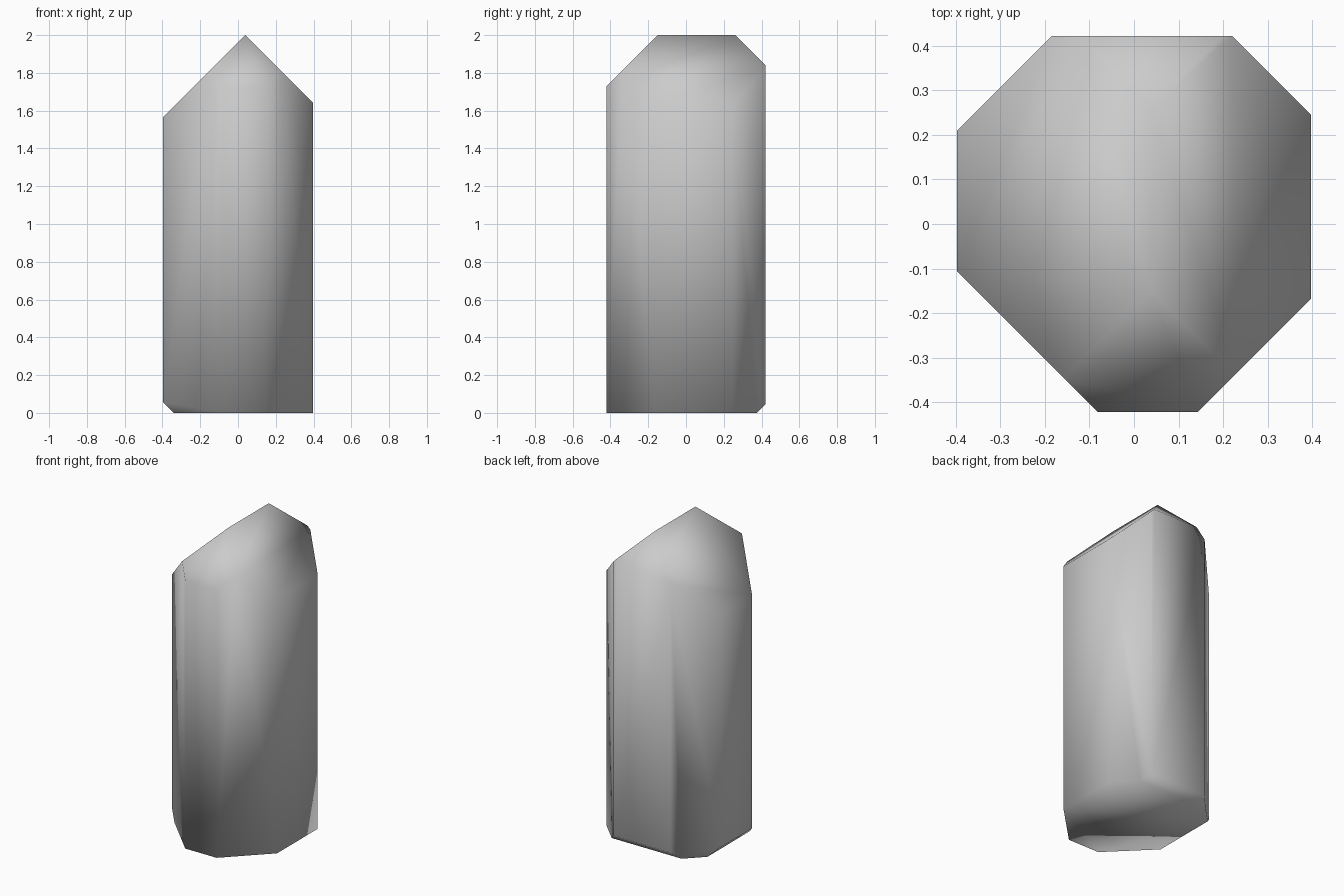
import bpy
import bmesh
from mathutils import Matrix, Vector

if "Cube" in bpy.data.objects:
    bpy.data.objects.remove(bpy.data.objects["Cube"])

HALF_X, HALF_Y, HEIGHT = 0.397, 0.422, 2.0

# Starting block, a little taller than needed: the roof cuts form the ridge at z = 2
bm = bmesh.new()
bmesh.ops.create_cube(
    bm, size=1,
    matrix=Matrix.Translation((0, 0, 1.1)) @ Matrix.Diagonal((HALF_X * 2, HALF_Y * 2, 2.2, 1)))


def cut(normal, offset):
    """Slice off everything where normal . p > offset and cap the opening."""
    n = Vector(normal)
    result = bmesh.ops.bisect_plane(
        bm, geom=bm.verts[:] + bm.edges[:] + bm.faces[:], dist=1e-5,
        plane_co=n * (offset / n.length_squared), plane_no=n.normalized(),
        clear_outer=True)
    edges = [g for g in result["geom_cut"] if isinstance(g, bmesh.types.BMEdge)]
    bmesh.ops.edgeloop_fill(bm, edges=edges)


RIDGE_X = 0.038
cuts = [
    # upright corners
    ((-1, 1, 0), 0.607), ((1, 1, 0), 0.643), ((1, -1, 0), 0.565), ((-1, -1, 0), 0.503),
    # roof slopes left and right of the ridge
    ((-1, 0, 1), HEIGHT - RIDGE_X), ((1, 0, 1), HEIGHT + RIDGE_X),
    # front and back roof ends
    ((0, -1, 1), 2.15), ((0, 1, 1), 2.26),
    # small bevels under the left and back sides
    ((-1, 0, -1), 0.34), ((0, 1, -1), 0.375),
]
for normal, offset in cuts:
    cut(normal, offset)

bmesh.ops.remove_doubles(bm, verts=bm.verts[:], dist=1e-4)
bmesh.ops.recalc_face_normals(bm, faces=bm.faces[:])

# The stone is softly shaded across all its facets
for f in bm.faces:
    f.smooth = True

mesh = bpy.data.meshes.new("faceted_stone")
bm.to_mesh(mesh)
bm.free()
stone = bpy.data.objects.new("faceted_stone", mesh)
bpy.context.collection.objects.link(stone)
